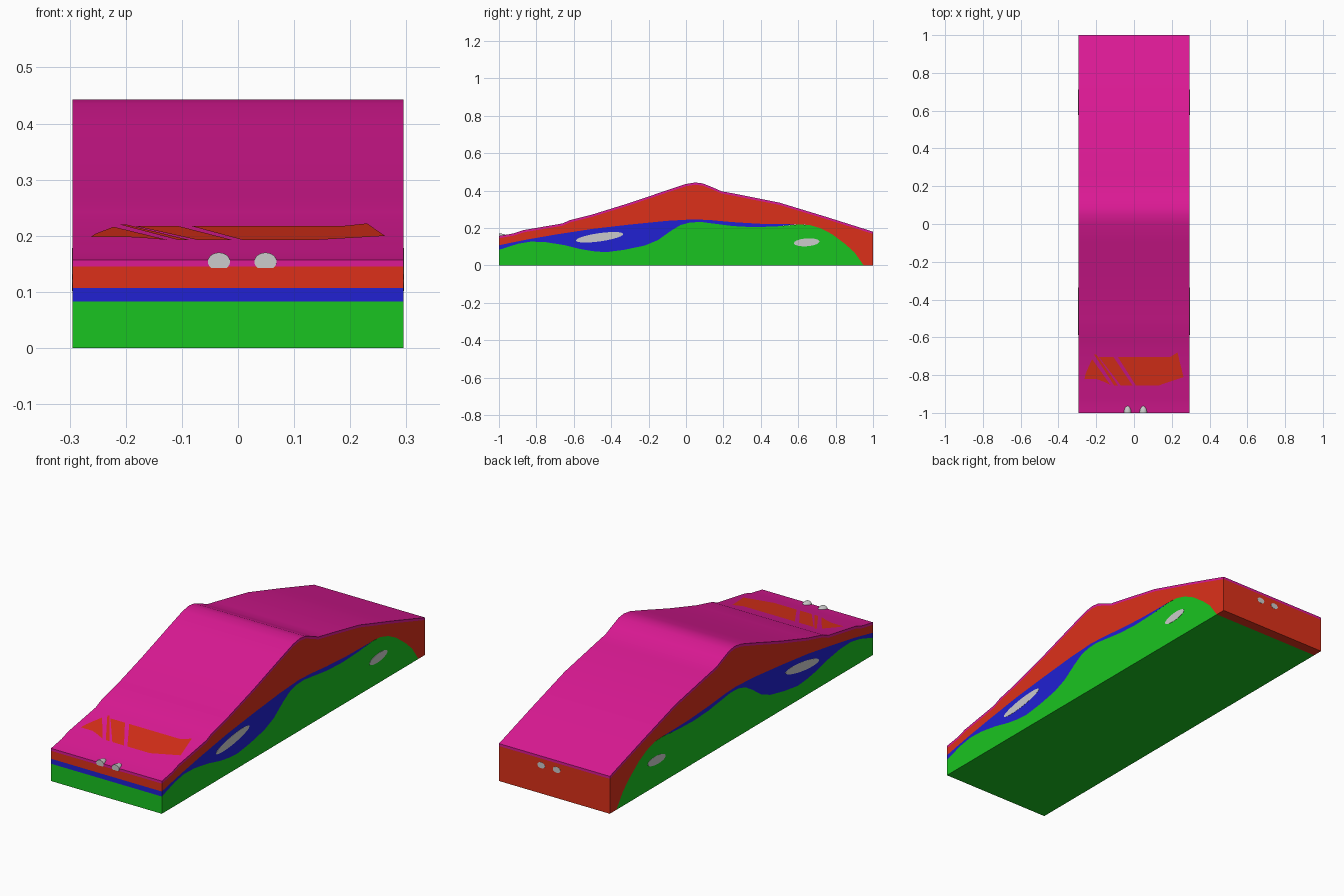
import bpy, bmesh, math
from mathutils import Vector, Matrix

if "Cube" in bpy.data.objects:
    bpy.data.objects.remove(bpy.data.objects["Cube"])

HALF = 0.295


def material(name, rgb):
    m = bpy.data.materials.new(name)
    m.diffuse_color = (*rgb, 1)
    m.use_nodes = True
    m.node_tree.nodes["Principled BSDF"].inputs["Base Color"].default_value = m.diffuse_color
    return m


GREEN = material("green", (0.01, 0.55, 0.015))
BLUE = material("blue", (0.015, 0.015, 0.65))
RED = material("red", (0.72, 0.03, 0.01))
PINK = material("magenta", (0.72, 0.01, 0.30))


def finish(bm, name, mat=None, smooth=True):
    bmesh.ops.recalc_face_normals(bm, faces=bm.faces)
    me = bpy.data.meshes.new(name)
    bm.to_mesh(me)
    bm.free()
    ob = bpy.data.objects.new(name, me)
    bpy.context.collection.objects.link(ob)
    if mat:
        me.materials.append(mat)
    if smooth:
        bpy.ops.object.select_all(action='DESELECT')
        ob.select_set(True)
        bpy.context.view_layer.objects.active = ob
        bpy.ops.object.shade_smooth_by_angle(angle=math.radians(30))
    return ob


def layer(name, lower, upper, mat):
    """Extrude the area between two (y, z) curves across the width."""
    bm = bmesh.new()
    f = bm.faces.new([bm.verts.new((-HALF, y, z)) for y, z in lower + upper[::-1]])
    ext = bmesh.ops.extrude_face_region(bm, geom=[f])["geom"]
    bmesh.ops.translate(bm, vec=(2 * HALF, 0, 0),
                        verts=[g for g in ext if isinstance(g, bmesh.types.BMVert)])
    return finish(bm, name, mat)


# Boundary curves between the layers
skin = [(-1, .157), (-.92, .171), (-.87, .188), (-.66, .224), (-.62, .242), (-.5, .272),
        (-.3, .334), (-.1, .402), (0, .435), (.05, .443), (.09, .438), (.14, .418),
        (.19, .396), (.25, .385), (.5, .335), (.75, .259), (1, .18)]
red_top = [(y, z - .012) for y, z in skin]
blue_top = [(-1, .107), (-.92, .124), (-.85, .138), (-.7, .164), (-.5, .195), (-.3, .218),
            (-.1, .238), (.04, .246), (.13, .242), (.25, .231), (.4, .222), (.6, .219)]
green_top = [(-1, .083), (-.9, .115), (-.83, .127), (-.75, .124), (-.65, .108), (-.56, .086),
             (-.5, .076), (-.43, .07), (-.33, .083), (-.22, .106), (-.15, .135), (-.08, .185),
             (-.03, .215), (.02, .229), (.08, .232), (.15, .223), (.25, .21), (.36, .204),
             (.48, .208), (.6, .218)]
green_tail = [(.66, .216), (.72, .198), (.78, .167), (.85, .115), (.9, .07), (.95, 0)]

layer("base_layer", [(-1, 0)], green_top + green_tail, GREEN)
layer("lens_layer", green_top[:-1], blue_top, BLUE)
layer("body_layer", blue_top + green_tail + [(1, 0)], red_top, RED)
layer("skin_layer", red_top, skin, PINK)

# Red patches showing through the skin near the front
patches = [
    [(-.262, -.82), (-.255, -.79), (-.222, -.715), (-.125, -.852), (-.16, -.835), (-.2, -.82)],
    [(-.212, -.69), (-.2, -.69), (-.085, -.855), (-.105, -.855)],
    [(-.185, -.705), (-.108, -.705), (-.008, -.855), (-.07, -.855)],
    [(-.085, -.705), (.19, -.705), (.23, -.68), (.262, -.81), (.13, -.855), (.01, -.855)],
]
for i, pts in enumerate(patches):
    bm = bmesh.new()
    bm.faces.new([bm.verts.new((x, y, .1895 + (y + .87) * .1714)) for x, y in pts])
    bm.normal_update()
    if bm.faces[:][0].normal.z < 0:
        bmesh.ops.reverse_faces(bm, faces=bm.faces[:])
    me = bpy.data.meshes.new(f"skin_patch_{i + 1}")
    bm.to_mesh(me)
    bm.free()
    me.materials.append(RED)
    ob = bpy.data.objects.new(me.name, me)
    bpy.context.collection.objects.link(ob)


def spot(name, center, radii, tilt=0.0, axis='X'):
    """Thin elliptical disc lying flush in a side (X) or end (Y) face."""
    bm = bmesh.new()
    bmesh.ops.create_cone(bm, cap_ends=True, segments=40, radius1=1, radius2=1, depth=1)
    turn = Matrix.Rotation(math.pi / 2, 4, 'Y' if axis == 'X' else 'X')
    size = (.006, *radii) if axis == 'X' else (radii[0], .006, radii[1])
    bm.transform(Matrix.Translation(center) @ Matrix.Rotation(tilt, 4, 'X')
                 @ Matrix.Diagonal((*size, 1)) @ turn)
    return finish(bm, name)


# Grey oval spots on both sides and on the back
for side, label in ((-1, "left"), (1, "right")):
    x = side * (HALF - .002)
    spot(f"{label}_front_spot", (x, -.462, .15), (.128, .022), math.radians(8))
    spot(f"{label}_rear_spot", (x, .645, .123), (.068, .021), math.radians(4))
for i, x in enumerate((-.012, .07)):
    spot(f"back_spot_{i + 1}", (x, .998, .136), (.02, .014), axis='Y')

# Grey half-ellipsoid bumps at the front edge
for i, x in enumerate((-.034, .049)):
    bm = bmesh.new()
    bmesh.ops.create_uvsphere(bm, u_segments=24, v_segments=16, radius=1)
    bm.transform(Matrix.Translation((x, -.998, .154)) @ Matrix.Diagonal((.02, .042, .016, 1)))
    for co, no in (((0, -1.001, 0), (0, -1, 0)), ((0, 0, .143), (0, 0, -1))):
        cut = bmesh.ops.bisect_plane(bm, geom=bm.verts[:] + bm.edges[:] + bm.faces[:],
                                     plane_co=co, plane_no=no, clear_outer=True)["geom_cut"]
        bmesh.ops.holes_fill(bm, edges=[e for e in cut if isinstance(e, bmesh.types.BMEdge)])
    finish(bm, f"front_bump_{i + 1}")
